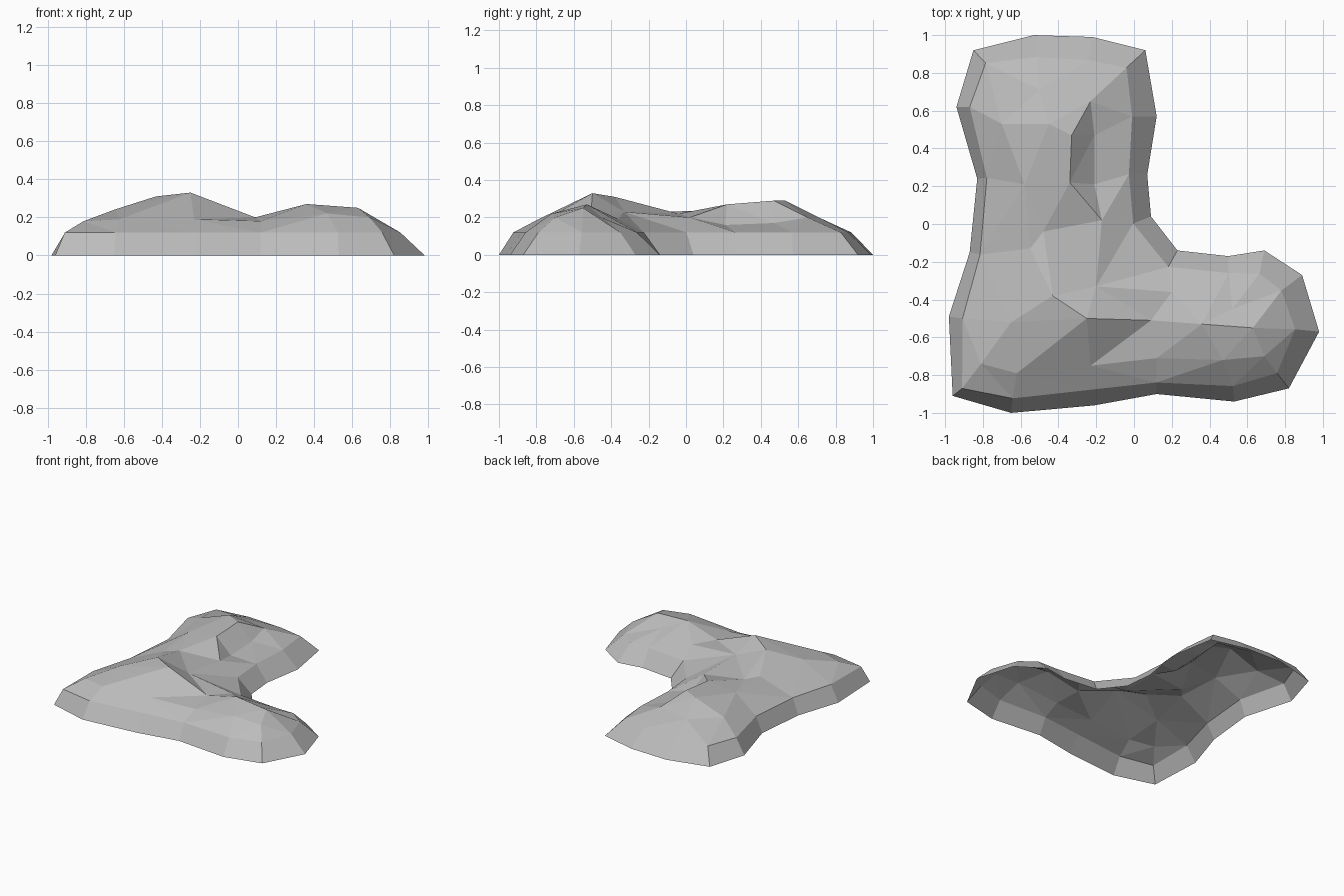
import bpy
from mathutils import Vector
from mathutils.geometry import delaunay_2d_cdt

cube = bpy.data.objects.get("Cube")
if cube:
    bpy.data.objects.remove(cube)

# Ground outline in hundredths, clockwise from the back end
outline = [(-53, 100), (-22, 99), (6, 92), (12, 57), (7, 26), (9, 4),
           (23, -14), (50, -17), (69, -14), (89, -27), (98, -57), (82, -87),
           (53, -94), (12, -90), (-21, -96), (-65, -100), (-96, -91),
           (-98, -49), (-87, -15), (-83, 24), (-94, 62), (-85, 92)]

# Crest lines and creases (x, y, height) in hundredths
main_ridge = [(-70, 53, 20), (-58, 21, 24), (-55, -13, 23), (-43, -38, 31), (-25, -50, 33),
              (9, -51, 20), (36, -53, 27), (63, -55, 25)]
back_ridge = [(-50, 71, 20), (-23, 65, 20), (-33, 47, 29), (-34, 22, 27), (-48, -4, 22)]
valley = [(-21, 47, 17), (-21, 21, 16), (-17, 2, 20), (-20, -33, 23)]
front_shoulder = [(-81, -74, 18), (-62, -79, 19), (-23, -75, 19),
                  (12, -71, 18), (47, -72, 22), (69, -70, 20)]
small_crests = [[(-65, -52, 24)], [(-45, 53, 29)], [(20, -36, 19)], [(52, -45, 20)]]


def inset_ring(points):
    """Move each outline point inward along its averaged normal."""
    ring = []
    count = len(points)
    for i, here in enumerate(points):
        before, after = points[i - 1], points[(i + 1) % count]
        a, b = (here - before).normalized(), (after - here).normalized()
        along = (a + b).normalized()
        normal = Vector((-along.y, along.x))
        width = 0.1 + 0.03 * normal.x + 0.02 * normal.y
        if a.cross(b) > 0.1:  # inside corner
            width *= 0.75
        ring.append(here - normal * width)
    return ring


# Sloping skirt between the ground outline and the inset ring
lower = [Vector(p) / 100 for p in outline]
upper = inset_ring(lower)
n = len(lower)
verts = [(p.x, p.y, 0) for p in lower] + [(p.x, p.y, 0.12) for p in upper]
faces = [(i, (i + 1) % n, n + (i + 1) % n, n + i) for i in range(n)]

# Hilly top, triangulated between the ring and the crest lines
top = [Vector((p.x, p.y, 0.12)) for p in upper]
edges = [(i, (i + 1) % n) for i in range(n)]
for line in [main_ridge, back_ridge, valley, front_shoulder] + small_crests:
    start = len(top)
    top += [Vector(p) / 100 for p in line]
    edges += [(i, i + 1) for i in range(start, len(top) - 1)]
result = delaunay_2d_cdt([p.xy for p in top], edges, [], 1, 1e-5)
flat, triangles, sources = result[0], result[2], result[3]
base = len(verts)
for p, source in zip(flat, sources):
    height = top[source[0]].z if source else 0.2
    verts.append((p.x, p.y, height))
faces += [tuple(base + i for i in tri) for tri in triangles]

mesh = bpy.data.meshes.new("rock_mound")
mesh.from_pydata(verts, [], faces)
mound = bpy.data.objects.new("rock_mound", mesh)
bpy.context.collection.objects.link(mound)

# Weld the skirt to the top and face everything outward
import bmesh
bm = bmesh.new()
bm.from_mesh(mesh)
bmesh.ops.remove_doubles(bm, verts=bm.verts, dist=0.001)
bmesh.ops.recalc_face_normals(bm, faces=bm.faces)
if sum(f.normal.z for f in bm.faces) < 0:
    bmesh.ops.reverse_faces(bm, faces=bm.faces)
bm.to_mesh(mesh)
bm.free()

# Plain stone colour
stone = bpy.data.materials.new("stone_grey")
stone.use_nodes = True
grey = (0.5, 0.5, 0.5, 1)
stone.diffuse_color = grey
stone.node_tree.nodes["Principled BSDF"].inputs["Base Color"].default_value = grey
mesh.materials.append(stone)
